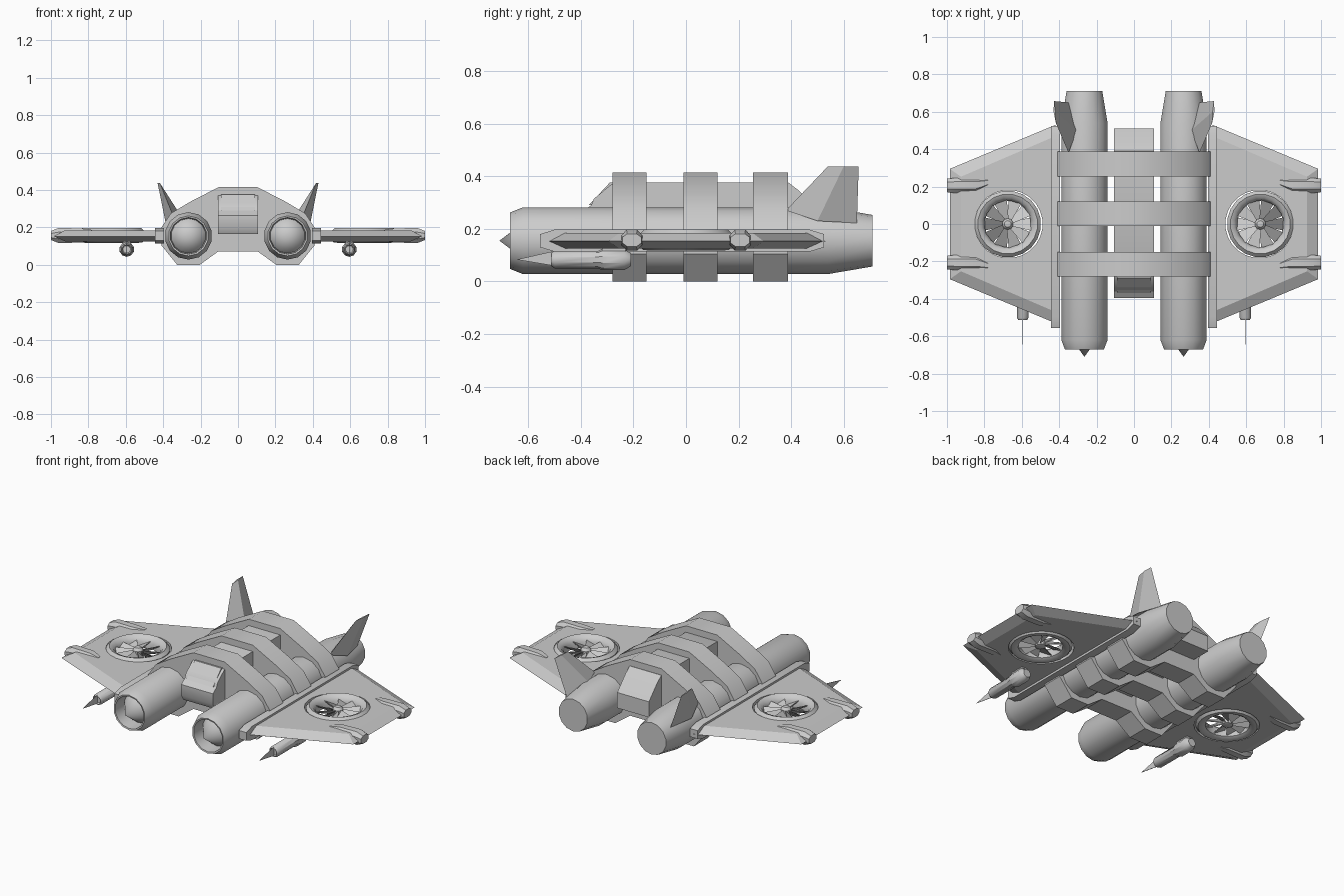
import bpy, bmesh, math
from mathutils import Vector, Matrix

if "Cube" in bpy.data.objects:
    bpy.data.objects.remove(bpy.data.objects["Cube"])


def finish(name, bm, mirror=False, smooth=32):
    """Turn a bmesh into an object, optionally mirrored across x."""
    bmesh.ops.remove_doubles(bm, verts=bm.verts, dist=1e-5)
    bmesh.ops.recalc_face_normals(bm, faces=bm.faces)
    me = bpy.data.meshes.new(name)
    bm.to_mesh(me)
    bm.free()
    for p in me.polygons:
        p.use_smooth = True
    me.set_sharp_from_angle(angle=math.radians(smooth))
    ob = bpy.data.objects.new(name, me)
    bpy.context.collection.objects.link(ob)
    if mirror:
        ob.modifiers.new("mirror", "MIRROR").use_mirror_merge = False
    return ob


def add_loft(bm, loops, caps=True, closed=False):
    rings = [[bm.verts.new(p) for p in lp] for lp in loops]
    n = len(rings[0])
    pairs = list(zip(rings, rings[1:])) + ([(rings[-1], rings[0])] if closed else [])
    for a, b in pairs:
        for i in range(n):
            j = (i + 1) % n
            bm.faces.new((a[i], a[j], b[j], b[i]))
    if caps and not closed:
        bm.faces.new(rings[0])
        bm.faces.new(rings[-1])


def loft(name, loops, mirror=False, smooth=32):
    bm = bmesh.new()
    add_loft(bm, loops)
    return finish(name, bm, mirror, smooth)


def lathe(name, profile, centre, axis="Y", n=12, closed=False, mirror=True, smooth=32):
    """Spin (radius, height) pairs around an axis through centre."""
    loops = []
    for r, h in profile:
        r = max(r, 1e-6)
        lp = []
        for i in range(n):
            a = 2 * math.pi * (i + 0.5) / n
            c, s = r * math.cos(a), r * math.sin(a)
            off = Vector((c, h, s)) if axis == "Y" else Vector((c, s, h))
            lp.append(Vector(centre) + off)
        loops.append(lp)
    bm = bmesh.new()
    add_loft(bm, loops, True, closed)
    return finish(name, bm, mirror, smooth)


# Twin engines with hollow intake and spinner cone
lathe("engine", [(0, -0.71), (0.093, -0.585), (0.098, -0.668), (0.107, -0.67),
                 (0.127, -0.62), (0.127, 0.54), (0.098, 0.71)],
      (0.265, 0, 0.155), n=14)

# Three armour bands around both engines
half = [(0.105, 0.415), (0.26, 0.335), (0.36, 0.275), (0.41, 0.2), (0.41, 0.105),
        (0.325, 0.0), (0.205, 0.0), (0.105, 0.072)]
outline = half + [(-x, z) for x, z in reversed(half)]
for y0, y1 in ((-0.28, -0.15), (-0.01, 0.12), (0.255, 0.388)):
    loft("body_band", [[(x, y, z) for x, z in outline] for y in (y0, y1)])

# Central hull with sloped cockpit nose
side = [(-0.375, 0.165), (-0.395, 0.2), (-0.395, 0.265), (-0.36, 0.29), (-0.35, 0.315),
        (-0.29, 0.365), (-0.27, 0.376), (0.39, 0.376), (0.43, 0.345), (0.51, 0.26), (0.51, 0.165)]
loft("central_hull", [[(x, y, z) for y, z in side] for x in (-0.107, 0.107)])
loft("cockpit_visor", [[(x, y, z) for y, z in
     ((-0.37, 0.29), (-0.29, 0.376), (-0.26, 0.376), (-0.3, 0.29))] for x in (-0.09, 0.09)])

# Wing root rails
loft("wing_root_rail", [[(x, y, z) for x, z in ((0.395, 0.155 - h), (0.445, 0.155 - h),
                        (0.445, 0.155 + h), (0.395, 0.155 + h))]
     for y, h in ((-0.555, 0.025), (-0.5, 0.042), (0.47, 0.042), (0.525, 0.025))], mirror=True)

# Wings: sharp-edged trapezoid plates with a round fan opening
def plan(d, z):
    return [(0.42, -0.53 + d, z), (0.985 - d, -0.295 + d * 0.7, z),
            (0.985 - d, 0.295 - d * 0.7, z), (0.42, 0.53 - d, z)]

wing = loft("wing", [plan(0.06, 0.126), plan(0, 0.153), plan(0.06, 0.185)], smooth=10)
cutter = lathe("fan_cutter", [(0.182, -0.2), (0.182, 0.2)], (0.67, 0, 0.155), "Z", 24, mirror=False)
cutter.hide_render = True
cutter.hide_viewport = True
cut = wing.modifiers.new("fan_hole", "BOOLEAN")
cut.operation, cut.object, cut.solver = "DIFFERENCE", cutter, "EXACT"
wing.modifiers.new("mirror", "MIRROR").use_mirror_merge = False

# Lift fan: duct ring, hub and pitched blades
fan = (0.675, 0, 0.155)
lathe("fan_duct", [(0.178, -0.02), (0.178, 0.025), (0.16, 0.043), (0.14, 0.035),
                   (0.124, 0.01), (0.124, -0.025), (0.145, -0.037), (0.165, -0.035)],
      fan, "Z", 20, closed=True, smooth=40)
lathe("fan_hub", [(0, -0.035), (0.03, -0.025), (0.03, 0.02), (0.018, 0.036), (0, 0.04)], fan, "Z", 10)
bm = bmesh.new()
for k in range(10):
    turn = Matrix.Translation(fan) @ Matrix.Rotation(math.tau * k / 10, 4, "Z")
    loops = []
    for r, w, h in ((0.02, 0.012, 0.018), (0.128, 0.036, 0.018)):
        loops.append([turn @ Vector((r, s * w, s * h + t))
                      for s, t in ((-1, -0.002), (1, -0.002), (1, 0.002), (-1, 0.002))])
    add_loft(bm, loops)
finish("fan_blades", bm, True)

# Wingtip booms, fore and aft
octo = [(-1, -.45), (-.5, -1), (.5, -1), (1, -.45), (1, .45), (.5, 1), (-.5, 1), (-1, .45)]
for s in (-1, 1):
    loft("wingtip_boom", [[(x, s * (yc + w * a), 0.157 + h * b) for a, b in octo]
         for x, yc, w, h in ((0.78, 0.222, 0.022, 0.03), (0.845, 0.207, 0.038, 0.038),
                             (0.96, 0.206, 0.04, 0.04), (1.0, 0.206, 0.036, 0.024))], mirror=True)

# Underwing guns with a thin front blade and mounting pylon
lathe("gun", [(0.02, -0.5), (0.026, -0.512), (0.033, -0.5), (0.033, -0.335), (0.04, -0.32),
              (0.04, -0.235), (0.025, -0.21)], (0.595, 0, 0.083), n=10)
loft("gun_blade", [[(x, -0.645, 0.083), (x, -0.505, 0.115), (x, -0.505, 0.06)]
                   for x in (0.594, 0.596)], mirror=True)
loft("gun_pylon", [[(x, -0.32, z), (x, -0.23, z), (x, -0.23, z + 0.05), (x, -0.32, z + 0.05)]
                   for x, z in ((0.575, 0.09), (0.615, 0.09))], mirror=True)

# Canted tail fins: diamond base tapering to a sharp tip edge
loft("tail_fin", [[(0.35, 0.38, 0.27), (0.388, 0.5, 0.23), (0.35, 0.65, 0.222), (0.305, 0.5, 0.262)],
                  [(0.418, 0.54, 0.438), (0.43, 0.6, 0.438), (0.428, 0.657, 0.438), (0.42, 0.6, 0.438)]],
     mirror=True, smooth=20)
